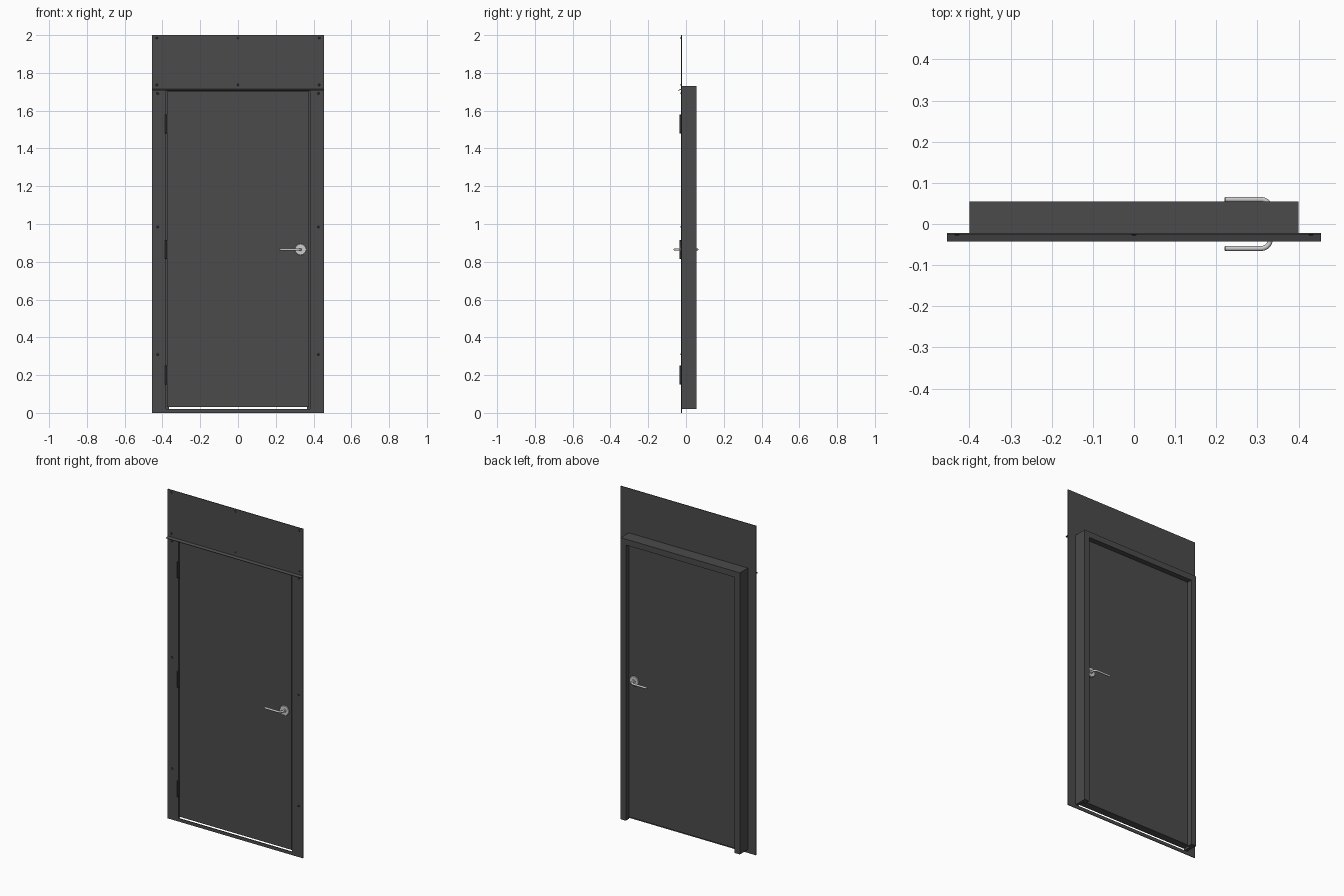
import bpy, bmesh, math
from mathutils import Vector

if "Cube" in bpy.data.objects:
    bpy.data.objects.remove(bpy.data.objects["Cube"])


def material(name, c):
    m = bpy.data.materials.new(name)
    m.diffuse_color = (c, c, c * 1.01, 1)
    m.use_nodes = True
    m.node_tree.nodes["Principled BSDF"].inputs["Base Color"].default_value = m.diffuse_color
    return m


DARK = material("dark_paint", 0.07)
BLACK = material("black_steel", 0.03)
STEEL = material("satin_steel", 0.65)


def finish(name, bm, mat, smooth=False):
    bmesh.ops.recalc_face_normals(bm, faces=bm.faces)
    me = bpy.data.meshes.new(name)
    bm.to_mesh(me)
    bm.free()
    me.materials.append(mat)
    ob = bpy.data.objects.new(name, me)
    bpy.context.collection.objects.link(ob)
    if smooth:
        bpy.context.view_layer.objects.active = ob
        ob.select_set(True)
        bpy.ops.object.shade_smooth_by_angle(angle=math.radians(35))
        ob.select_set(False)
    return ob


def prism(name, pts, axis, a, b, mat):
    """Extrude an outline: axis 'y' takes (x, z) points, axis 'x' takes (y, z)."""
    bm = bmesh.new()
    place = (lambda p: (p[0], a, p[1])) if axis == 'y' else (lambda p: (a, p[0], p[1]))
    f = bm.faces.new([bm.verts.new(place(p)) for p in pts])
    r = bmesh.ops.extrude_face_region(bm, geom=[f])
    move = Vector((0, b - a, 0)) if axis == 'y' else Vector((b - a, 0, 0))
    bmesh.ops.translate(bm, vec=move, verts=[g for g in r['geom'] if isinstance(g, bmesh.types.BMVert)])
    return finish(name, bm, mat)


def rect(x0, x1, z0, z1):
    return [(x0, z0), (x1, z0), (x1, z1), (x0, z1)]


def arch(xo, xi, z0, zo, zi):
    """Upside-down U outline for a frame with two jambs and a head."""
    return [(-xo, z0), (-xi, z0), (-xi, zi), (xi, zi), (xi, z0), (xo, z0), (xo, zo), (-xo, zo)]


def lathe(name, rings, origin, direction, mat, seg=32):
    """Capped turned part from (radius, offset) rings along a direction."""
    bm = bmesh.new()
    q = Vector((0, 0, 1)).rotation_difference(Vector(direction))
    loops = []
    for r, h in rings:
        loops.append([bm.verts.new(Vector(origin) + q @ Vector((
            r * math.cos(2 * math.pi * i / seg), r * math.sin(2 * math.pi * i / seg), h)))
            for i in range(seg)])
    for lo, hi in zip(loops, loops[1:]):
        for i in range(seg):
            j = (i + 1) % seg
            bm.faces.new((lo[i], lo[j], hi[j], hi[i]))
    bm.faces.new(loops[0])
    bm.faces.new(loops[-1])
    return finish(name, bm, mat, True)


def tube(name, path, radius, mat, seg=20):
    """Round bar swept along a path lying in a horizontal plane, rounded at the tip."""
    bm = bmesh.new()
    up = Vector((0, 0, 1))
    loops = []
    for i, p in enumerate(path):
        t = (path[min(i + 1, len(path) - 1)] - path[max(i - 1, 0)]).normalized()
        side = t.cross(up)
        r = radius * (0.75 if i == len(path) - 1 else 1)
        loops.append([bm.verts.new(p + r * (math.cos(a) * side + math.sin(a) * up))
                      for a in [2 * math.pi * k / seg for k in range(seg)]])
    for lo, hi in zip(loops, loops[1:]):
        for i in range(seg):
            j = (i + 1) % seg
            bm.faces.new((lo[i], lo[j], hi[j], hi[i]))
    bm.faces.new(loops[0])
    bm.faces.new(loops[-1])
    return finish(name, bm, mat, True)


# Front surround plate and the strip below the door
FRONT, BACK = -0.026, -0.022
prism("surround_plate", arch(0.455, 0.381, 0.0, 1.711, 1.705), 'y', FRONT, BACK, DARK)
prism("bottom_strip", rect(-0.381, 0.381, 0.0, 0.02), 'y', FRONT, BACK, DARK)

# Top panel folded outward at its lower edge as a rain drip
prism("top_panel", [(BACK, 2.0), (BACK, 1.711), (-0.042, 1.706), (-0.043, 1.709),
                    (FRONT, 1.7145), (FRONT, 2.0)], 'x', -0.455, 0.455, DARK)

# Frame behind the plate: rebate around the leaf, then the narrower stop
prism("frame_rebate", arch(0.40, 0.381, 0.02, 1.73, 1.705), 'y', BACK, 0.023, DARK)
prism("frame_stop", arch(0.40, 0.366, 0.02, 1.73, 1.694), 'y', 0.023, 0.055, DARK)

# Door leaf
prism("door_leaf", rect(-0.377, 0.377, 0.03, 1.701), 'y', -0.0245, 0.0215, DARK)

# Hinge barrels
for z in (0.2, 0.865, 1.53):
    lathe("hinge_barrel", [(0.004, -0.05), (0.006, -0.048), (0.006, 0.048), (0.004, 0.05)],
          (-0.381, -0.029, z), (0, 0, 1), BLACK, 16)

# Screw heads
screws = [(x, z) for z in (1.985, 1.737) for x in (-0.43, 0, 0.43)]
screws += [(x, z) for z in (1.692, 0.985, 0.31) for x in (-0.425, 0.425)]
for x, z in screws:
    lathe("screw_head", [(0.006, 0), (0.005, 0.0015), (0.003, 0.0025)],
          (x, FRONT, z), (0, -1, 0), BLACK, 12)

# Lever handles on both faces: rose, neck and bent lever
HX, HZ, R, BEND = 0.331, 0.865, 0.006, 0.022
for s, side in ((-1, "front"), (1, "back")):
    lathe(side + "_handle_rose", [(0.03, 0), (0.03, 0.005), (0.028, 0.007)],
          (HX, s * 0.0215, HZ), (0, s, 0), STEEL, 40)
    lathe(side + "_handle_collar", [(0.011, 0.0), (0.011, 0.005), (0.009, 0.006)],
          (HX, s * 0.028, HZ), (0, s, 0), STEEL, 24)
    path = [Vector((HX, s * 0.024, HZ))]
    for k in range(9):
        a = math.pi / 2 * k / 8
        path.append(Vector((HX - BEND + BEND * math.cos(a),
                            s * (0.0595 - BEND + BEND * math.sin(a)), HZ)))
    path += [Vector((0.222, s * 0.0595, HZ)), Vector((0.22, s * 0.0595, HZ))]
    tube(side + "_handle_lever", path, R, STEEL)
